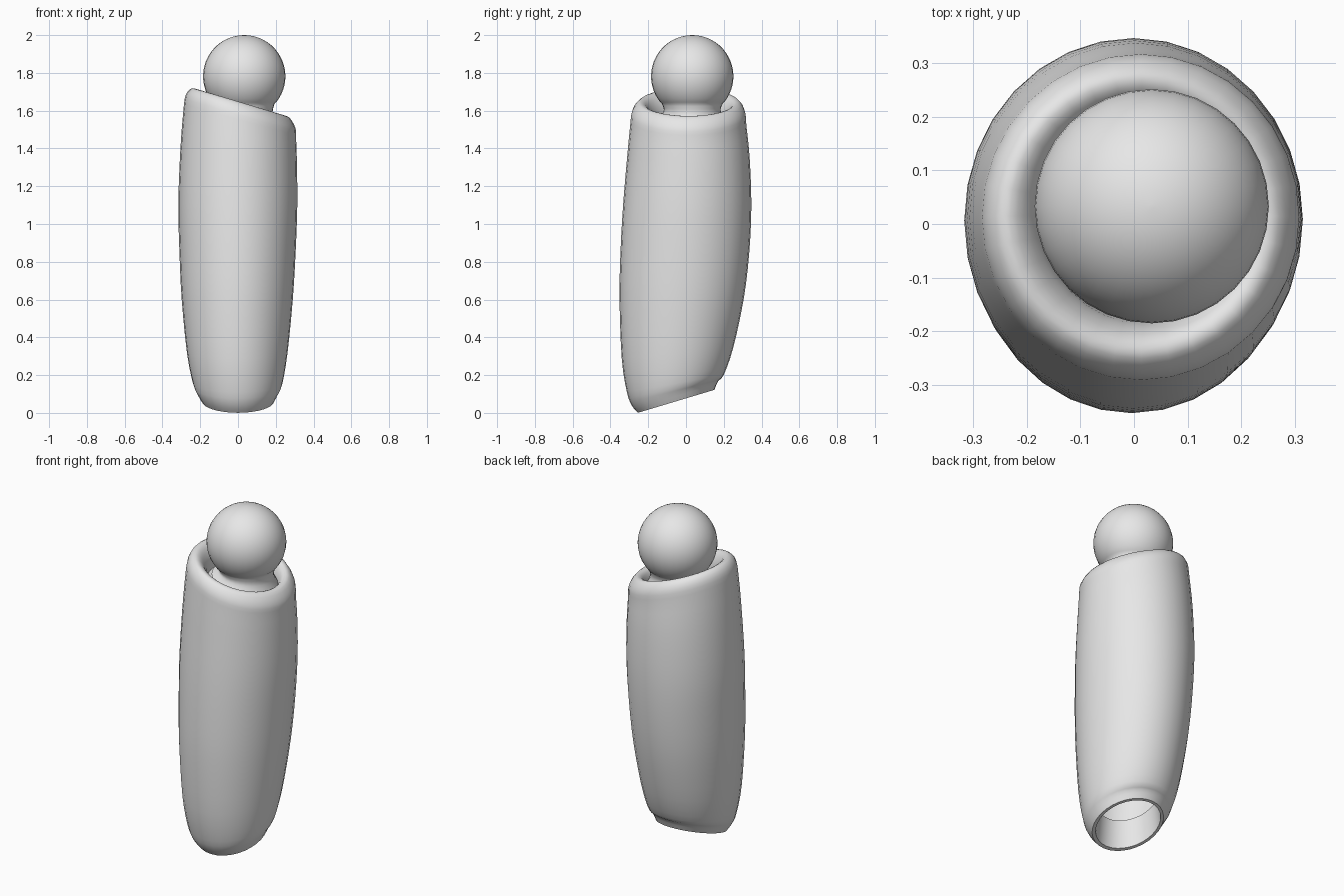
import bpy, bmesh
from math import sin, cos, pi, radians

SIDES = 32

cube = bpy.data.objects.get("Cube")
if cube:
    bpy.data.objects.remove(cube, do_unlink=True)

grey = bpy.data.materials.new("plain grey")
grey.use_nodes = True
grey.diffuse_color = (0.8, 0.8, 0.8, 1)
grey.node_tree.nodes["Principled BSDF"].inputs["Base Color"].default_value = grey.diffuse_color


def smooth_rings(rings, steps):
    """Insert in-between rings along a flowing curve through the given ones."""
    pts = [rings[0]] + rings + [rings[-1]]
    out = []
    for a, b, c, d in zip(pts, pts[1:], pts[2:], pts[3:]):
        for s in range(steps):
            t = s / steps
            out.append(tuple(
                q + t * ((r - p) + t * (2 * p - 5 * q + 4 * r - w + t * (3 * (q - r) + w - p))) / 2
                for p, q, r, w in zip(a, b, c, d)))
    return out + [rings[-1]]


def loft(name, rings):
    """Skin oval rings (height, x slope, y slope, x min, x max, y min, y max), capped at both ends."""
    bm = bmesh.new()
    loops = []
    for z, sx, sy, x0, x1, y0, y1 in rings:
        loop = []
        for i in range(SIDES):
            a = 2 * pi * i / SIDES
            x = (x0 + x1) / 2 + (x1 - x0) / 2 * cos(a)
            y = (y0 + y1) / 2 + (y1 - y0) / 2 * sin(a)
            loop.append(bm.verts.new((x, y, z + sx * x + sy * y)))
        loops.append(loop)
    for low, high in zip(loops, loops[1:]):
        for i in range(SIDES):
            j = (i + 1) % SIDES
            bm.faces.new((low[i], low[j], high[j], high[i]))
    bm.faces.new(loops[0])
    bm.faces.new(loops[-1])
    bmesh.ops.recalc_face_normals(bm, faces=bm.faces)
    mesh = bpy.data.meshes.new(name)
    bm.to_mesh(mesh)
    bm.free()
    mesh.materials.append(grey)
    obj = bpy.data.objects.new(name, mesh)
    bpy.context.collection.objects.link(obj)
    bpy.ops.object.select_all(action='DESELECT')
    obj.select_set(True)
    bpy.context.view_layer.objects.active = obj
    bpy.ops.object.shade_smooth_by_angle(angle=radians(40))
    return obj


def round_ring(z, r, sx=0, c=0.033):
    return (z - sx * c, sx, 0, c - r, c + r, c - r, c + r)


# Hollow inside of the sleeve, from its ceiling down to the socket lip
socket = [
    (1.2, 0, 0, -.25, .25, -.27, .27),
    (.6, 0, 0, -.25, .25, -.3, .25),
    (.26, 0, .3, -.21, .21, -.29, .19),
    (.24, 0, .3, -.16, .16, -.22, .12),
    (.077, 0, .3, -.172, .172, -.235, .135),
]

# Outer skin, from the slanted bottom lip up over the tilted rim and into the collar
skin = [
    (.077, 0, .3, -.19, .19, -.255, .15),
    (.12, 0, .28, -.215, .212, -.287, .17),
    (.166, 0, .18, -.238, .235, -.313, .2),
    (.32, 0, .1, -.27, .262, -.34, .25),
    (.6, 0, 0, -.298, .29, -.352, .305),
    (.85, 0, 0, -.31, .305, -.347, .335),
    (1.1, 0, 0, -.316, .314, -.333, .346),
    (1.35, -.1, 0, -.306, .312, -.312, .337),
    (1.52, -.25, 0, -.29, .308, -.296, .32),
    (1.6, -.3, 0, -.277, .304, -.285, .312),
    (1.646, -.3, 0, -.243, .27, -.25, .28),
    (1.638, -.3, 0, -.205, .235, -.215, .245),
    (1.59, -.3, 0, -.175, .21, -.19, .22),
    (1.53, -.3, 0, -.17, .2, -.18, .21),
]
loft("sleeve", socket + smooth_rings(skin, 3))

# Ball joint on a short flared neck rising out of the collar
neck = smooth_rings([
    round_ring(1.54, .19, -.3),
    round_ring(1.575, .163, -.2),
    round_ring(1.605, .15, -.1),
    round_ring(1.636, .16),
], 3)
RADIUS, CENTRE = .218, 1.782
ball = []
for k in range(20):
    a = -.68 + (pi / 2 + .66) * k / 19
    ball.append(round_ring(CENTRE + RADIUS * sin(a), RADIUS * cos(a)))
loft("ball_joint", neck + ball)
